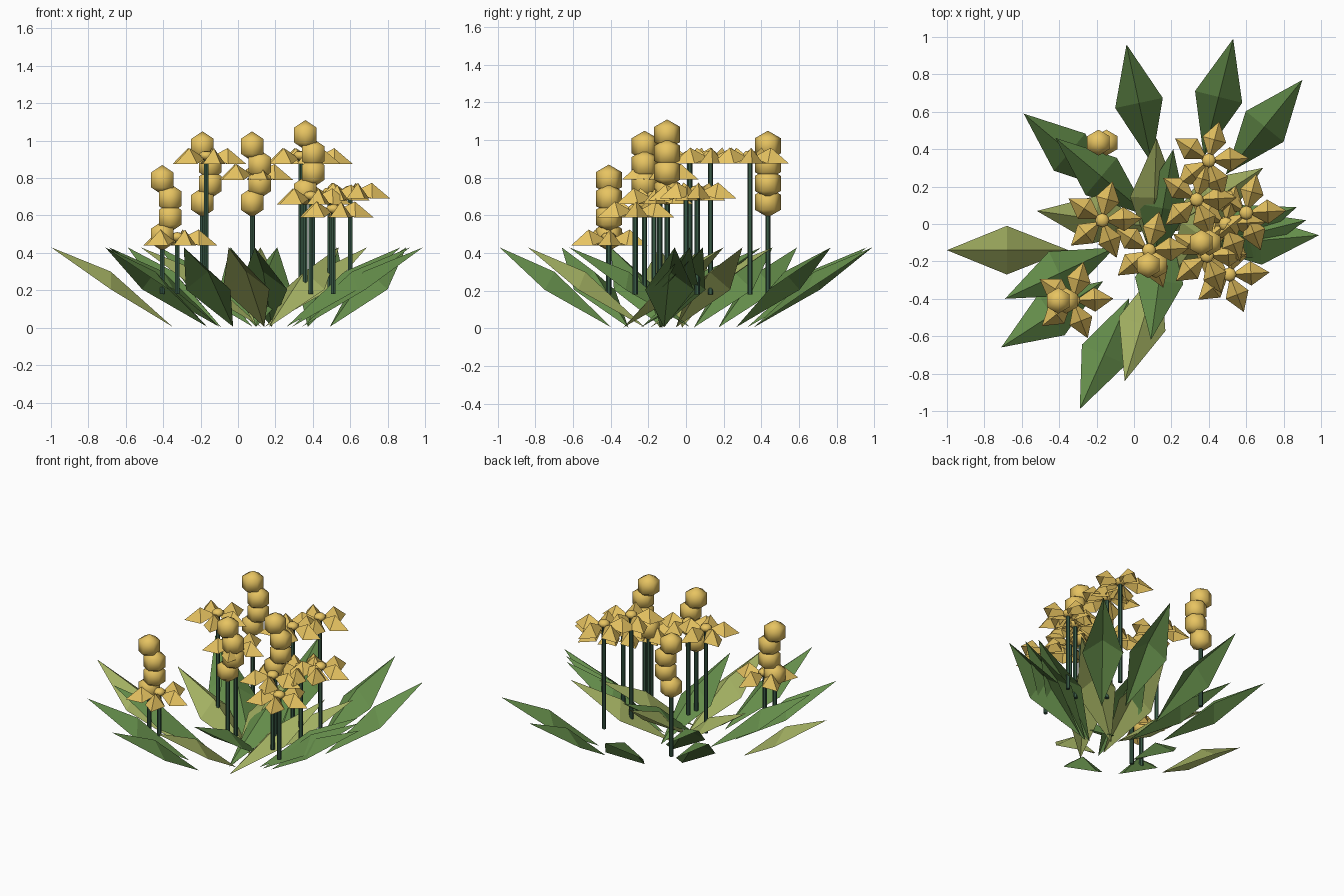
import bpy, bmesh, math
from mathutils import Vector, Matrix

if "Cube" in bpy.data.objects:
    bpy.data.objects.remove(bpy.data.objects["Cube"])


def material(name, rgb):
    m = bpy.data.materials.new(name)
    m.diffuse_color = (*rgb, 1)
    m.use_nodes = True
    m.node_tree.nodes["Principled BSDF"].inputs["Base Color"].default_value = m.diffuse_color
    return m


GREEN = material("leaf_green", (0.13, 0.27, 0.07))
LIGHT = material("leaf_light", (0.36, 0.43, 0.12))
STEM = material("stem_green", (0.04, 0.10, 0.06))
GOLD = material("petal_gold", (0.80, 0.55, 0.12))


def finish(name, bm, mat, smooth=False):
    for f in bm.faces:
        f.smooth = smooth
    me = bpy.data.meshes.new(name)
    bm.to_mesh(me)
    bm.free()
    me.materials.append(mat)
    ob = bpy.data.objects.new(name, me)
    bpy.context.collection.objects.link(ob)
    return ob


def blade(bm, origin, angle, base, mid, tip, half_width, side_z):
    """Folded diamond: base, raised ridge point and tip as (reach, height)."""
    rot = Matrix.Rotation(angle, 3, 'Z')
    pts = [(base[0], 0, base[1]), (mid[0], half_width, side_z),
           (tip[0], 0, tip[1]), (mid[0], -half_width, side_z),
           (mid[0], 0, mid[1])]
    b, l, t, r, c = [bm.verts.new(Vector(origin) + rot @ Vector(p)) for p in pts]
    for tri in ((b, c, l), (c, t, l), (b, r, c), (r, t, c)):
        bm.faces.new(tri)


def ball(bm, centre, radius, segments, rings, flat=1.0):
    bmesh.ops.create_uvsphere(
        bm, u_segments=segments, v_segments=rings, radius=radius,
        matrix=Matrix.Translation(centre) @ Matrix.Diagonal((1, 1, flat, 1)))


def stem(name, x, y, top, bottom=0.18):
    bm = bmesh.new()
    bmesh.ops.create_cone(
        bm, cap_ends=True, segments=6, radius1=0.014, radius2=0.014,
        depth=top - bottom, matrix=Matrix.Translation((x, y, (top + bottom) / 2)))
    finish(name, bm, STEM)


# Leaves: tip x, tip y, heading in degrees, light tone
leaves = [
    (-0.04, 0.96, 102, 0), (0.53, 0.99, 76, 0), (0.90, 0.77, 51, 0),
    (-0.59, 0.59, 140, 0), (-0.42, 0.46, 140, 0), (-1.00, -0.14, 180, 1),
    (-0.52, 0.07, 172, 1), (-0.69, -0.40, 205, 0), (-0.71, -0.66, 213, 0),
    (-0.29, -0.99, 246, 0), (-0.05, -0.84, 253, 1), (0.09, -0.62, 262, 0),
    (0.12, 0.46, 88, 1), (0.21, 0.40, 80, 0), (0.69, 0.30, 33, 1),
    (0.92, 0.02, 14, 0), (0.99, -0.06, 5, 0), (0.87, 0.09, 20, 0),
    (0.54, 0.20, 55, 1),
]
REACH = 0.65
for i, (x, y, deg, light) in enumerate(leaves):
    a = math.radians(deg)
    root = (x - REACH * math.cos(a), y - REACH * math.sin(a), 0.005)
    bm = bmesh.new()
    blade(bm, root, a, (0, 0), (0.33, 0.295), (REACH, 0.425), 0.13, 0.20)
    finish(f"leaf_{i + 1}", bm, LIGHT if light else GREEN)

# Open flowers: five ridged petals, a round centre and a stem
flowers = [
    (-0.17, 0.02, 0.875), (0.40, 0.34, 0.875), (0.335, 0.13, 0.875),
    (0.60, 0.06, 0.69), (0.49, 0.00, 0.68), (0.08, -0.14, 0.79),
    (-0.325, -0.41, 0.44), (0.51, -0.27, 0.59), (0.39, -0.17, 0.66),
]
for i, (x, y, z) in enumerate(flowers):
    bm = bmesh.new()
    for k in range(5):
        blade(bm, (x, y, z), math.radians(72 * k + 3),
              (0.01, 0.03), (0.115, 0.085), (0.215, 0.0), 0.065, 0.0)
    finish(f"petals_{i + 1}", bm, GOLD)
    bm = bmesh.new()
    ball(bm, (x, y, z + 0.045), 0.04, 8, 5, 0.65)
    finish(f"flower_centre_{i + 1}", bm, GOLD, True)
    stem(f"flower_stem_{i + 1}", x, y, z + 0.04)

# Bud spikes: four stacked soft buds, the middle pair set off to one side
for i, (x, y, top) in enumerate([(-0.405, -0.41, 0.87), (-0.19, 0.435, 1.05),
                                 (0.075, -0.22, 1.05), (0.36, -0.10, 1.11)]):
    bm = bmesh.new()
    for k, dx in enumerate((0, 0.042, 0.042, 0)):
        ball(bm, (x + dx, y, top - 0.08 - 0.1 * k), 0.08, 6, 3)
    finish(f"bud_spike_{i + 1}", bm, GOLD, True)
    stem(f"bud_stem_{i + 1}", x, y, top - 0.4)
